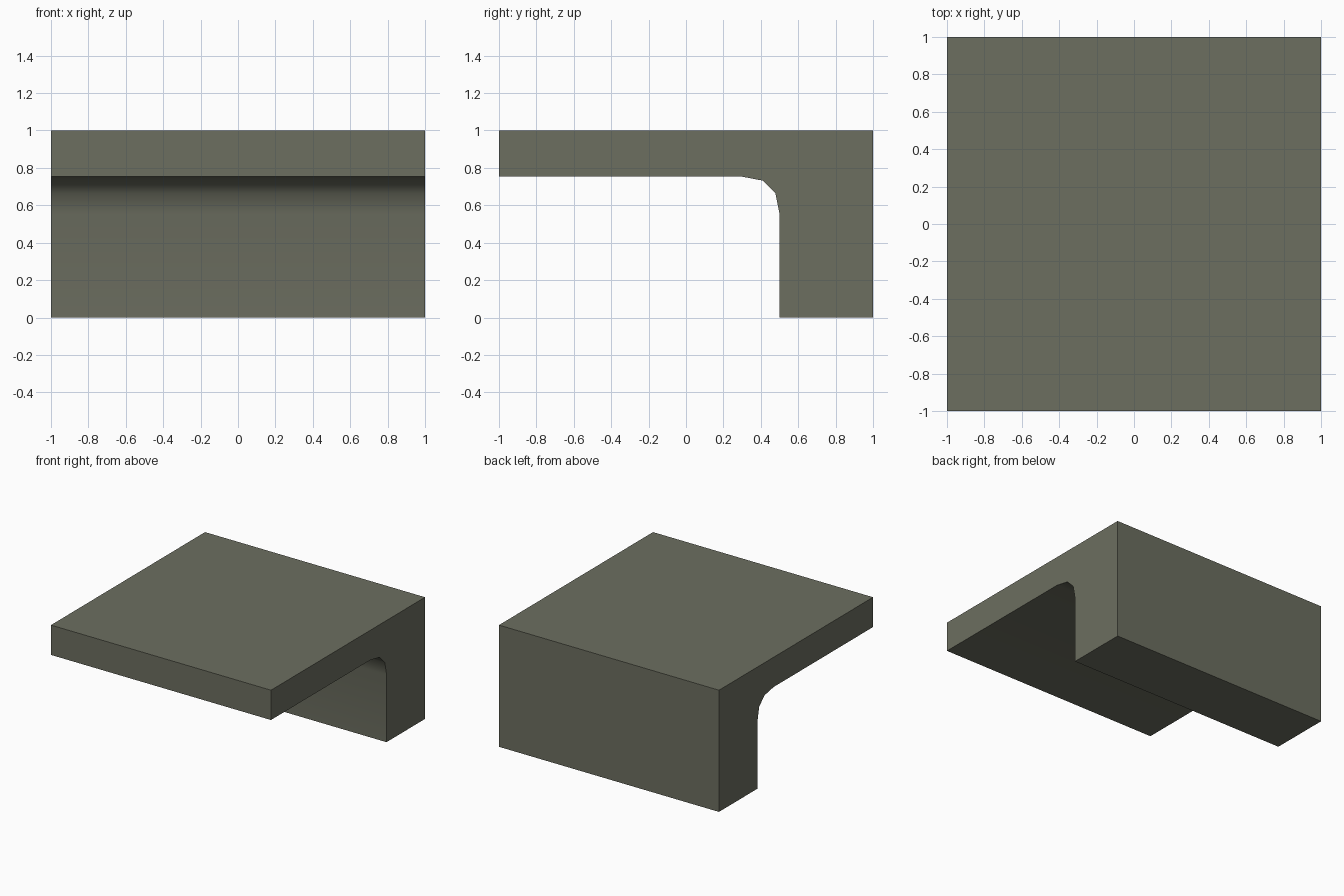
import bpy, bmesh, math

if "Cube" in bpy.data.objects:
    bpy.data.objects.remove(bpy.data.objects["Cube"])

# Single flat colour
mat = bpy.data.materials.new("olive grey")
mat.diffuse_color = (0.15, 0.156, 0.117, 1)
mat.use_nodes = True
mat.node_tree.nodes["Principled BSDF"].inputs["Base Color"].default_value = mat.diffuse_color

# Side profile (y, z): slab top, rear wall and rounded inner corner
profile = [(-1, 1), (-1, 0.755), (0.29, 0.755), (0.41, 0.732),
           (0.478, 0.664), (0.5, 0.555), (0.5, 0), (1, 0), (1, 1)]

# Extrude the profile across the full width
bm = bmesh.new()
face = bm.faces.new([bm.verts.new((-1, y, z)) for y, z in profile])
ext = bmesh.ops.extrude_face_region(bm, geom=[face])
moved = [v for v in ext["geom"] if isinstance(v, bmesh.types.BMVert)]
bmesh.ops.translate(bm, verts=moved, vec=(2, 0, 0))
bmesh.ops.recalc_face_normals(bm, faces=bm.faces)

# Smooth the rounded corner, keep the other edges sharp
for f in bm.faces:
    f.smooth = True
for e in bm.edges:
    e.smooth = e.calc_face_angle(0) < math.radians(35)

mesh = bpy.data.meshes.new("overhang_block")
bm.to_mesh(mesh)
bm.free()
mesh.materials.append(mat)
obj = bpy.data.objects.new("overhang_block", mesh)
bpy.context.collection.objects.link(obj)
